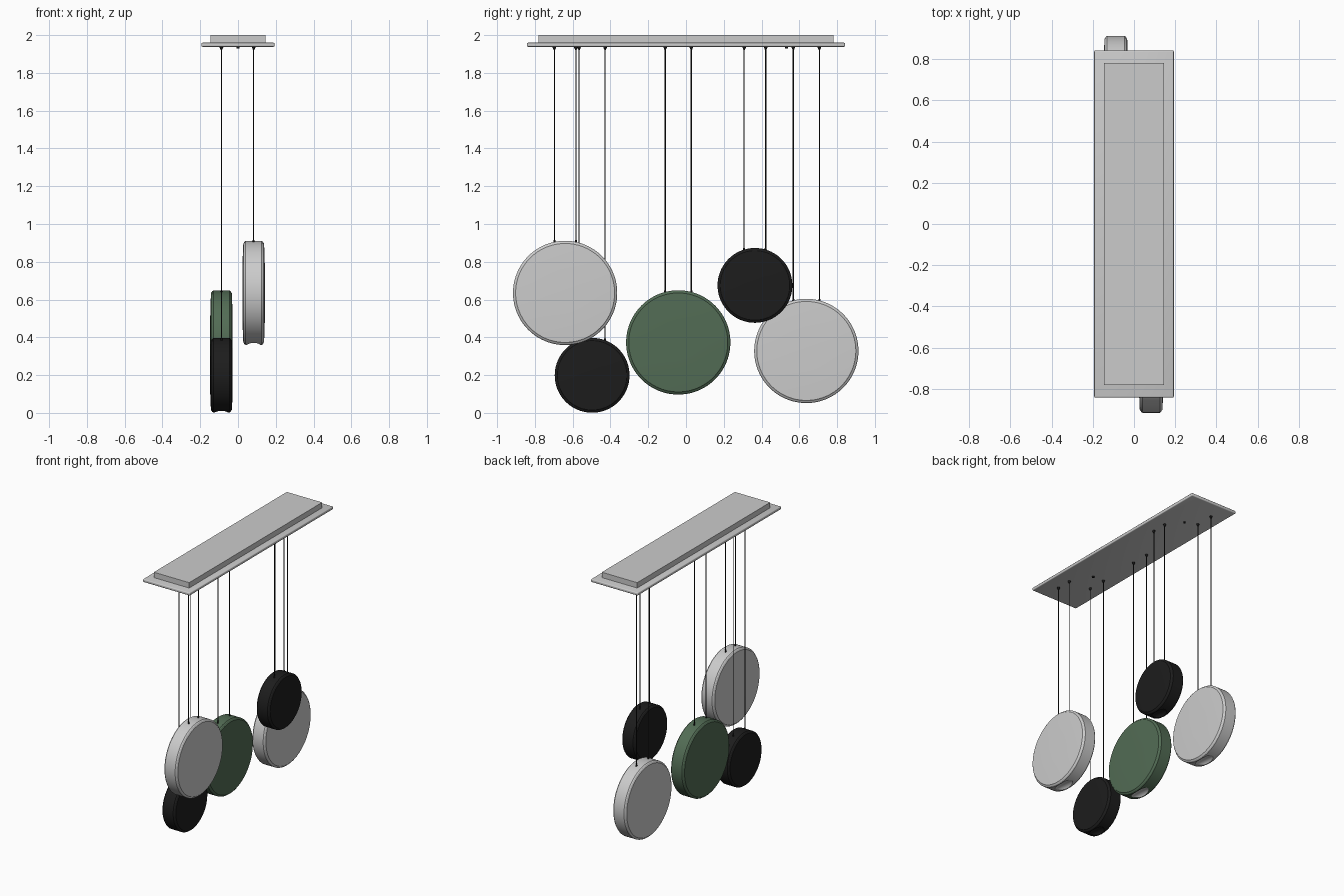
import bpy, bmesh, math
from mathutils import Matrix

if "Cube" in bpy.data.objects:
    bpy.data.objects.remove(bpy.data.objects["Cube"])


def material(name, color):
    m = bpy.data.materials.new(name)
    m.diffuse_color = color
    m.use_nodes = True
    m.node_tree.nodes["Principled BSDF"].inputs["Base Color"].default_value = m.diffuse_color
    return m


BLACK = material("black", (0.012, 0.012, 0.012, 1))
GREEN = material("green", (0.085, 0.15, 0.09, 1))
LENS = material("lens", (0.7, 0.7, 0.7, 1))


def finish(name, bm, mat=None):
    me = bpy.data.meshes.new(name)
    bmesh.ops.recalc_face_normals(bm, faces=bm.faces)
    bm.to_mesh(me)
    bm.free()
    ob = bpy.data.objects.new(name, me)
    bpy.context.collection.objects.link(ob)
    if mat:
        me.materials.append(mat)
    return ob


def activate(ob):
    bpy.ops.object.select_all(action='DESELECT')
    ob.select_set(True)
    bpy.context.view_layer.objects.active = ob


def smooth(ob, angle=30):
    activate(ob)
    bpy.ops.object.shade_smooth_by_angle(angle=math.radians(angle))


def box(name, sx, sy, z0, z1, bevel=0):
    bm = bmesh.new()
    bmesh.ops.create_cube(bm, size=1, matrix=Matrix.Translation((0, 0, (z0 + z1) / 2))
                          @ Matrix.Diagonal((sx, sy, z1 - z0, 1)))
    if bevel:
        bmesh.ops.bevel(bm, geom=bm.edges[:], offset=bevel, segments=3,
                        profile=0.5, affect='EDGES')
    return smooth(finish(name, bm))


def rod(bm, x, y, z0, z1, r0, r1, n=12):
    bmesh.ops.create_cone(bm, cap_ends=True, segments=n, radius1=r0, radius2=r1,
                          depth=z1 - z0, matrix=Matrix.Translation((x, y, (z0 + z1) / 2)))


def disc(name, x, y, z, r, mat):
    # slightly domed round body, lathed about the x axis
    half = [(0.06, 0), (0.0597, r * 0.35), (0.058, r * 0.7), (0.055, r - 0.014),
            (0.0525, r - 0.012), (0.049, r - 0.005), (0.042, r)]
    profile = half + [(-a, b) for a, b in reversed(half)]
    bm = bmesh.new()
    vs = [bm.verts.new((a, 0, b)) for a, b in profile]
    es = [bm.edges.new(p) for p in zip(vs, vs[1:])]
    bmesh.ops.spin(bm, geom=vs + es, axis=(1, 0, 0), cent=(0, 0, 0),
                   angle=math.tau, steps=96)
    bmesh.ops.remove_doubles(bm, verts=bm.verts[:], dist=1e-5)
    bmesh.ops.translate(bm, verts=bm.verts[:], vec=(x, y, z))
    body = finish(name, bm, mat)
    # concave light opening under the rim
    bm = bmesh.new()
    bmesh.ops.create_uvsphere(bm, u_segments=48, v_segments=32, radius=1,
                              matrix=Matrix.Translation((x, y, z - r - 0.01))
                              @ Matrix.Diagonal((0.039, r * 0.42, 0.03, 1)))
    cutter = finish(name + "_cutter", bm, LENS if mat is GREEN else None)
    cutter.hide_render = True
    mod = body.modifiers.new("light_opening", 'BOOLEAN')
    mod.operation = 'DIFFERENCE'
    mod.solver = 'EXACT'
    mod.object = cutter
    if mat is GREEN:
        mod.material_mode = 'TRANSFER'
    activate(body)
    bpy.ops.object.modifier_apply(modifier=mod.name)
    bpy.data.objects.remove(cutter)
    smooth(body, 25)


def cables(name, x, y, z, r, gap):
    # pair of cables with ceiling grips and lower ferrules
    bm = bmesh.new()
    top = z + math.sqrt(r * r - gap * gap)
    for s in (-1, 1):
        yy = y + s * gap
        rod(bm, x, yy, top - 0.005, 1.942, 0.003, 0.003, 8)
        rod(bm, x, yy, 1.922, 1.934, 0.004, 0.009)
        rod(bm, x, yy, 1.934, 1.942, 0.01, 0.01)
        rod(bm, x, yy, top - 0.006, top + 0.009, 0.006, 0.005)
    smooth(finish(name, bm, BLACK))


# ceiling canopy
box("canopy_plate", 0.386, 1.684, 1.938, 1.96, 0.006)
box("canopy_box", 0.29, 1.56, 1.958, 2.0)

# pendants: name, x, y, z, radius, material
for name, x, y, z, r, mat in [
        ("grey_disc_near", 0.083, -0.64, 0.635, 0.276, None),
        ("black_disc_near", -0.088, -0.497, 0.199, 0.198, BLACK),
        ("green_disc", -0.088, -0.041, 0.373, 0.276, GREEN),
        ("black_disc_far", 0.083, 0.365, 0.675, 0.198, BLACK),
        ("grey_disc_far", -0.088, 0.637, 0.328, 0.276, None)]:
    disc(name, x, y, z, r, mat)
    cables(name + "_cables", x, y, z, r, 0.057 if x > 0 else 0.069)

# fixing screws under the plate
bm = bmesh.new()
for y in (-0.43, 0.533):
    rod(bm, 0, y, 1.929, 1.942, 0.008, 0.008, 16)
smooth(finish("canopy_screws", bm, BLACK))
